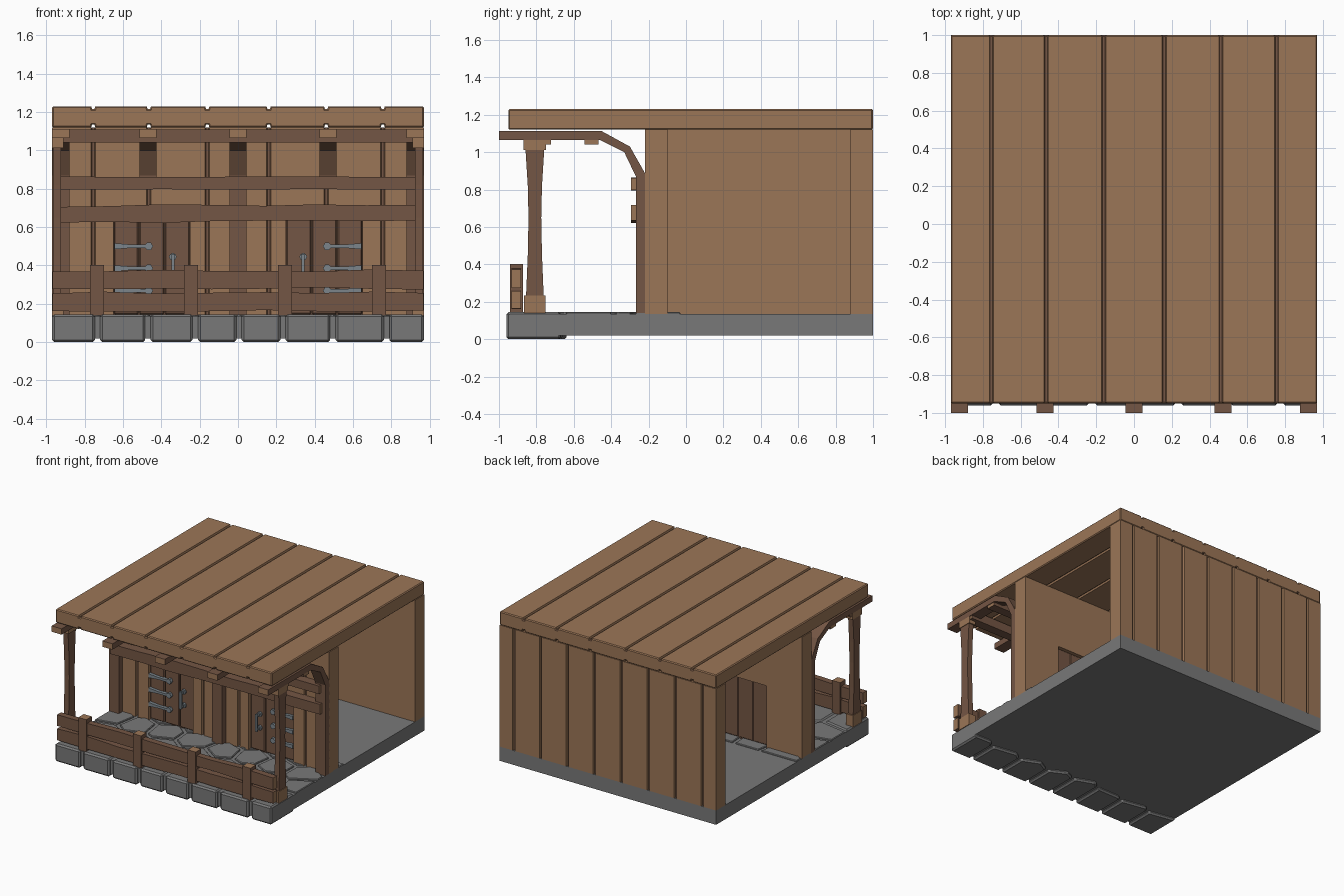
import bpy, bmesh, math, random
from mathutils import Vector

if "Cube" in bpy.data.objects:
    bpy.data.objects.remove(bpy.data.objects["Cube"])
random.seed(4)


def mat(name, col):
    m = bpy.data.materials.new(name)
    m.diffuse_color = (*col, 1)
    m.use_nodes = True
    m.node_tree.nodes["Principled BSDF"].inputs["Base Color"].default_value = m.diffuse_color
    return m


PLANK = mat("light_wood", (0.33, 0.18, 0.095))
BEAM = mat("dark_wood", (0.175, 0.093, 0.058))
STONE = mat("grey_stone", (0.19, 0.19, 0.19))
METAL = mat("iron", (0.20, 0.235, 0.26))


def finish(name, bm, mats, end_axis=None):
    """Make the object; faces pointing along end_axis get the end-grain colour."""
    bmesh.ops.recalc_face_normals(bm, faces=bm.faces)
    if end_axis is not None:
        for f in bm.faces:
            f.material_index = int(abs(f.normal[end_axis]) > 0.9)
    me = bpy.data.meshes.new(name)
    bm.to_mesh(me)
    bm.free()
    ob = bpy.data.objects.new(name, me)
    for m in mats:
        me.materials.append(m)
    bpy.context.collection.objects.link(ob)
    return ob


def prism(name, pts, put, w0, w1, mats, end_axis=None):
    """Extrude a 2D outline from w0 to w1; put(u, v, w) gives the 3D point."""
    bm = bmesh.new()
    a = [bm.verts.new(put(u, v, w0)) for u, v in pts]
    b = [bm.verts.new(put(u, v, w1)) for u, v in pts]
    bm.faces.new(a)
    bm.faces.new(b)
    n = len(pts)
    for i in range(n):
        bm.faces.new((a[i], a[(i + 1) % n], b[(i + 1) % n], b[i]))
    return finish(name, bm, mats, end_axis)


def box(name, x, y, z, m, end_axis=None, bevel=0.0):
    bm = bmesh.new()
    bmesh.ops.create_cube(bm, size=1)
    for v in bm.verts:
        for i, (lo, hi) in enumerate((x, y, z)):
            v.co[i] = lo if v.co[i] < 0 else hi
    if bevel:
        bmesh.ops.bevel(bm, geom=bm.edges[:], offset=bevel, segments=1, affect='EDGES')
    return finish(name, bm, [m, PLANK], end_axis)


def rough_beam(name, x, y, z, wob=0.007, n=7):
    """Hewn beam along x with a slightly uneven top and bottom, light ends."""
    xs = [x[0] + (x[1] - x[0]) * i / n for i in range(n + 1)]
    lo = [(u, z[0] + random.uniform(-wob, wob)) for u in xs]
    hi = [(u, z[1] + random.uniform(-wob, wob)) for u in xs]
    return prism(name, lo + hi[::-1], lambda u, v, w: (u, w, v), y[0], y[1], [BEAM, PLANK], 0)


def boards(name, u, v, w, grooves, put, both=False, bevel=False, half=0.011, d=0.014):
    """Panel of boards: grooves are cut in the v[0] side, or in both sides."""
    gs = [g for g in grooves if u[0] + half < g < u[1] - half]

    def side(base, sign, cut):
        p = [(u[0], base)]
        for g in gs if cut else []:
            p += [(g - half, base), (g - half * 0.6, base + sign * d),
                  (g + half * 0.6, base + sign * d), (g + half, base)]
        return p + [(u[1], base)]
    sgn = 1 if v[1] > v[0] else -1
    ob = prism(name, side(v[0], sgn, True) + side(v[1], -sgn, both)[::-1], put, w[0], w[1], [PLANK, BEAM])
    for f in ob.data.polygons:   # groove floors are dark
        c, ax = f.center, put(0, 1, 0).index(1)
        if abs(f.normal[ax]) > 0.9 and min(v) + d / 2 < c[ax] < max(v) - d / 2:
            f.material_index = 1
    if bevel:
        m = ob.modifiers.new("edge", 'BEVEL')
        m.width, m.segments, m.angle_limit = 0.007, 1, math.radians(80)
    return ob


flat = lambda u, v, w: (u, w, v)      # boards along y
upright = lambda u, v, w: (u, v, w)   # boards along z
G = [-0.755, -0.465, -0.16, 0.16, 0.46, 0.755]

# Roof and floor slab
boards("roof", (-0.97, 0.97), (1.23, 1.12), (-0.95, 1.0), G, flat, both=True, bevel=True)
box("floor_slab", (-0.97, 0.97), (-0.94, 1.0), (0.02, 0.135), STONE)

# Back wall and dividing wall
boards("back_wall", (-0.97, 0.97), (1.0, 0.88), (0.135, 1.12),
       [-0.845 + 0.2414 * i for i in range(8)], upright)
box("dividing_wall", (-0.06, 0.06), (-0.1, 0.88), (0.135, 1.12), PLANK)

# Front wall in pieces around two doorways
DOOR = (0.25, 0.65)
for nm, u, z0 in (("left", (-0.97, -0.65), 0.135), ("left_lintel", (-0.65, -0.25), 0.64),
                  ("middle", (-0.25, 0.25), 0.135), ("right_lintel", (0.25, 0.65), 0.64),
                  ("right", (0.65, 0.97), 0.135)):
    boards("front_wall_" + nm, u, (-0.22, -0.1), (z0, 1.12), G, upright)

# Paving: front kerb stones and flagstones as cells around scattered seeds
kerb = [-0.865, -0.6, -0.34, -0.105, 0.115, 0.355, 0.635, 0.915]
seeds = [(x, -0.79) for x in kerb]
for r, y in enumerate((-0.55, -0.32, -0.1)):
    for i in range(8):
        seeds.append((-0.86 + 0.25 * i + (0.12 if r % 2 == 0 else 0) - 0.06 + random.uniform(-.05, .05),
                      y + random.uniform(-.035, .035)))
for i, s in enumerate(seeds):
    front = i < len(kerb)
    bm = bmesh.new()
    bmesh.ops.create_grid(bm, x_segments=1, y_segments=1, size=0.5)
    for v in bm.verts:
        v.co = (math.copysign(0.97, v.co.x), -0.96 if v.co.y < 0 else -0.03, 0.145)
    p = Vector((*s, 0.145))
    for t in seeds:
        if t != s:
            q = Vector((*t, 0.145))
            n = (q - p).normalized()
            bmesh.ops.bisect_plane(bm, geom=bm.verts[:] + bm.edges[:] + bm.faces[:],
                                   plane_co=(p + q) / 2 - n * 0.014, plane_no=n, clear_outer=True)
    ex = bmesh.ops.extrude_face_region(bm, geom=bm.faces[:])
    for v in ex["geom"]:
        if isinstance(v, bmesh.types.BMVert):
            v.co.z = 0.0 if front else 0.125
    bmesh.ops.recalc_face_normals(bm, faces=bm.faces)
    bmesh.ops.bevel(bm, geom=bm.edges[:], offset=0.012 if front else 0.005, segments=1, affect='EDGES')
    finish("kerb_stone" if front else "flagstone", bm, [STONE])

# Rafters that bend down into wall posts; the two over the doors stop at the rail
side = lambda u, v, w: (w, u, v)
for x in (-0.925, -0.47, 0, 0.47, 0.925):
    z0 = 0.8 if abs(x) == 0.47 else 0.135
    pts = [(-1, 1.065), (-0.46, 1.065), (-0.33, 1.0), (-0.268, 0.87), (-0.268, z0),
           (-0.215, z0), (-0.215, 0.88), (-0.3, 1.03), (-0.45, 1.112), (-1, 1.112)]
    ob = prism("curved_rafter", pts, side, x - 0.045, x + 0.045, [BEAM, PLANK])
    for f in ob.data.polygons:
        f.material_index = int(f.center.y < -0.99)

# Purlins under the rafters and rails across the wall
for y in (-0.76, -0.505):
    rough_beam("purlin", (-0.965, 0.965), (y - 0.037, y + 0.037), (1.04, 1.11), 0.0, 1)
rough_beam("upper_wall_rail", (-0.93, 0.93), (-0.293, -0.215), (0.797, 0.863), 0.002)
rough_beam("lower_wall_rail", (-0.94, 0.94), (-0.293, -0.215), (0.628, 0.712), 0.007)

# Porch posts with waisted shafts
for s in (-1, 1):
    xs = sorted((s * 0.91, s * 0.97))
    box("post_base", xs, (-0.865, -0.75), (0.14, 0.235), PLANK)
    box("post_cap", xs, (-0.868, -0.748), (1.012, 1.066), PLANK)
    prof = [(0.047, 0.235), (0.038, 0.45), (0.034, 0.65), (0.038, 0.82), (0.05, 1.012)]
    pts = [(-0.808 - h, z) for h, z in prof] + [(-0.808 + h, z) for h, z in prof[::-1]]
    prism("porch_post", pts, side, s * 0.922, s * 0.965, [BEAM])

# Fence
for x in (-0.735, -0.245, 0.245, 0.735):
    box("fence_post", (x - 0.036, x + 0.036), (-0.942, -0.872), (0.14, 0.402), BEAM, 2)
rough_beam("fence_rail_top", (-0.968, 0.968), (-0.932, -0.882), (0.28, 0.373), 0.006)
rough_beam("fence_rail_low", (-0.968, 0.968), (-0.932, -0.882), (0.165, 0.257), 0.006)

# Doors with boards, strap hinges and handles
for s in (-1, 1):
    for i in range(3):
        a = 0.25 + 0.4 * i / 3
        xs = sorted((s * (a + 0.003), s * (a + 0.4 / 3 - 0.003)))
        box("door_board", xs, (-0.2, -0.125), (0.145, 0.64), BEAM, bevel=0.006)
    box("door_core", sorted((s * 0.25, s * 0.65)), (-0.185, -0.13), (0.135, 0.64), BEAM)
    for z in (0.5, 0.385, 0.268):
        pts = [(0.645, -.016), (0.645, .016), (0.56, .009), (0.485, .009), (0.472, .02), (0.455, .02),
               (0.443, 0), (0.455, -.02), (0.472, -.02), (0.485, -.009), (0.56, -.009)]
        prism("hinge_strap", [(s * u, z + v) for u, v in pts], flat, -0.225, -0.195, [METAL])
    for z in (0.445, 0.335):
        pts = [(s * 0.34 + 0.02 * math.cos(k * math.pi / 4), z + 0.02 * math.sin(k * math.pi / 4)) for k in range(8)]
        prism("handle_plate", pts, flat, -0.215, -0.195, [METAL])
        box("handle_stub", (s * 0.34 - .007, s * 0.34 + .007), (-0.25, -0.2), (z - .007, z + .007), METAL)
    box("handle_bar", (s * 0.34 - .008, s * 0.34 + .008), (-0.255, -0.238), (0.32, 0.46), METAL)
